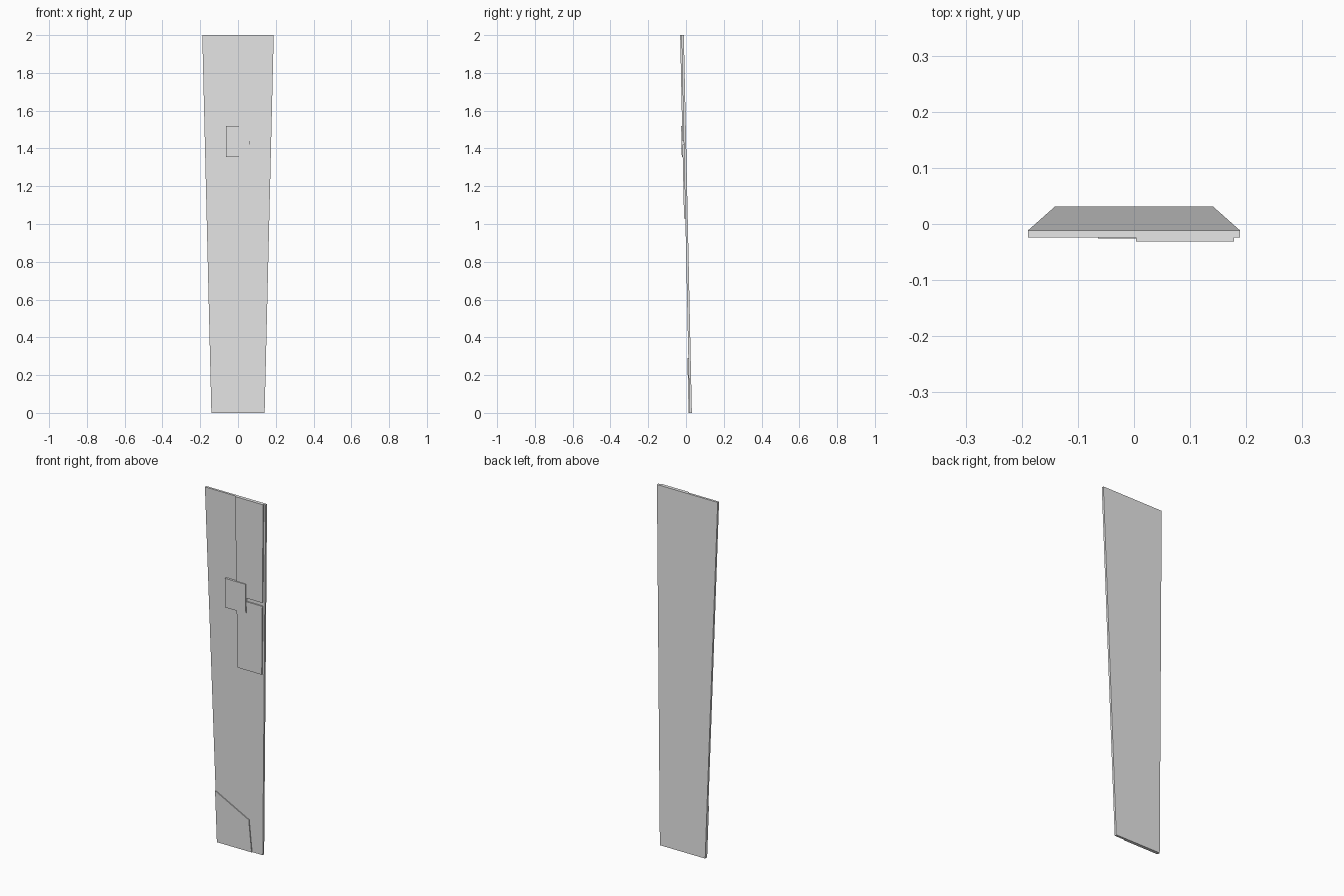
import bpy, bmesh

if "Cube" in bpy.data.objects:
    bpy.data.objects.remove(bpy.data.objects["Cube"])

grey = bpy.data.materials.new("light_grey")
grey.diffuse_color = (0.8, 0.8, 0.8, 1)
grey.use_nodes = True
grey.node_tree.nodes["Principled BSDF"].inputs["Base Color"].default_value = grey.diffuse_color


def front_y(z):
    """Depth of the leaning board's front surface at height z."""
    return 0.0185 - 0.02125 * z


def edge_x(z):
    """Half width of the tapered board at height z."""
    return 0.141 + 0.024 * z


def leaning_plate(name, outline, front, back):
    """Extrude an (x, z) outline between two offsets from the front surface."""
    bm = bmesh.new()
    f = [bm.verts.new((x, front_y(z) - front, z)) for x, z in outline]
    b = [bm.verts.new((x, front_y(z) - back, z)) for x, z in outline]
    bm.faces.new(f)
    bm.faces.new(b[::-1])
    n = len(outline)
    for i in range(n):
        j = (i + 1) % n
        bm.faces.new((f[i], b[i], b[j], f[j]))
    bmesh.ops.recalc_face_normals(bm, faces=bm.faces)
    me = bpy.data.meshes.new(name)
    bm.to_mesh(me)
    bm.free()
    me.materials.append(grey)
    ob = bpy.data.objects.new(name, me)
    bpy.context.collection.objects.link(ob)
    return ob


# Main tapered board
leaning_plate("board", [(-edge_x(0), 0), (edge_x(0), 0),
                        (edge_x(2), 2), (-edge_x(2), 2)], 0, -0.0125)

# Two raised panels on the right, split by a narrow gap
for name, z0, z1 in (("upper_panel", 1.44, 2.0), ("lower_panel", 1.03, 1.42)):
    leaning_plate(name, [(0.004, z0), (edge_x(z0) - 0.011, z0),
                         (edge_x(z1) - 0.011, z1), (0.004, z1)], 0.007, -0.002)

# Small square plate over the panel seam
leaning_plate("square_plate", [(-0.064, 1.355), (0.064, 1.355),
                               (0.064, 1.52), (-0.064, 1.52)], 0.012, -0.002)

# Angled patch at the lower left corner
leaning_plate("corner_patch", [(-edge_x(0), 0), (0.075, 0),
                               (0.06, 0.18), (-edge_x(0.29), 0.29)], 0.005, -0.002)
